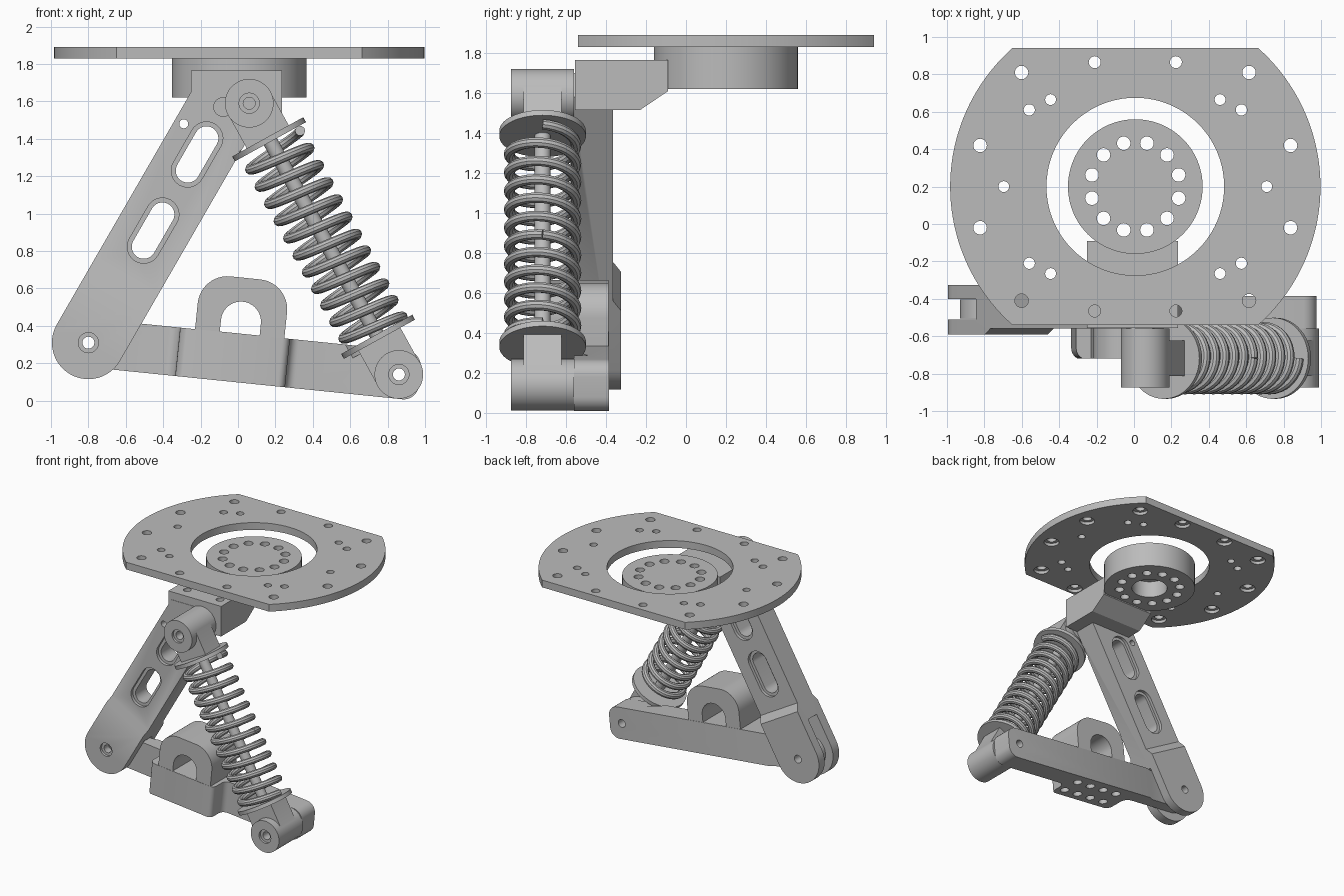
import bpy
import bmesh
from math import sin, cos, pi, radians
from mathutils import Vector, Matrix

if "Cube" in bpy.data.objects:
    bpy.data.objects.remove(bpy.data.objects["Cube"], do_unlink=True)

grey = bpy.data.materials.new("light_grey")
grey.use_nodes = True
COLOUR = (0.5, 0.5, 0.5, 1)
grey.diffuse_color = COLOUR
grey.node_tree.nodes["Principled BSDF"].inputs["Base Color"].default_value = COLOUR


# ---- helpers ----
def frame(origin, u, v):
    u, v = Vector(u).normalized(), Vector(v).normalized()
    m = Matrix((u, v, u.cross(v))).transposed().to_4x4()
    m.translation = Vector(origin)
    return m


def arc(cx, cy, r, a0, a1, n=16):
    angles = [radians(a0 + (a1 - a0) * i / n) for i in range(n + 1)]
    return [(cx + r * cos(a), cy + r * sin(a)) for a in angles]


def circle(cx, cy, r, n=40):
    return arc(cx, cy, r, 0, 360, n)[:-1]


def stadium(cx, cy, half, r):
    return arc(cx + half, cy, r, -90, 90) + arc(cx - half, cy, r, 90, 270)


def prisms(name, items, fr):
    """Extrude each (outline, start, end) along the frame's third axis."""
    bm = bmesh.new()
    for pts, w0, w1 in items:
        low = [bm.verts.new(fr @ Vector((x, y, w0))) for x, y in pts]
        face = bm.faces.new(low)
        ext = bmesh.ops.extrude_face_region(bm, geom=[face])
        top = [g for g in ext["geom"] if isinstance(g, bmesh.types.BMVert)]
        shift = fr.to_3x3() @ Vector((0, 0, w1 - w0))
        bmesh.ops.translate(bm, verts=top, vec=shift)
    bmesh.ops.recalc_face_normals(bm, faces=bm.faces)
    me = bpy.data.meshes.new(name)
    bm.to_mesh(me)
    bm.free()
    me.materials.append(grey)
    ob = bpy.data.objects.new(name, me)
    bpy.context.collection.objects.link(ob)
    return ob


def select(ob):
    bpy.ops.object.select_all(action="DESELECT")
    ob.select_set(True)
    bpy.context.view_layer.objects.active = ob


def combine(ob, other, operation="DIFFERENCE"):
    mod = ob.modifiers.new("cut", "BOOLEAN")
    mod.operation, mod.object, mod.solver = operation, other, "EXACT"
    select(ob)
    bpy.ops.object.modifier_apply(modifier=mod.name)
    bpy.data.objects.remove(other, do_unlink=True)


def cut(ob, items, fr):
    combine(ob, prisms("cutter", items, fr))


def finish(ob):
    select(ob)
    bpy.ops.object.shade_smooth_by_angle(angle=radians(32))


# ---- frames: front outlines run in x and z with depth towards -y ----
X, Y, Z = Vector((1, 0, 0)), Vector((0, 1, 0)), Vector((0, 0, 1))
FRONT = frame((0, 0, 0), X, Z)
SIDE = frame((0, 0, 0), Y, Z)
DECK = frame((0.007, 0.2, 0), X, Y)
PIVOT = Vector((-0.8, 0, 0.31))
EYE_TOP, EYE_LOW = Vector((0.06, -0.718, 1.59)), Vector((0.86, -0.718, 0.14))
ARM_DIR = Vector((0.5, 0, 0.866))
ARM = frame(PIVOT, ARM_DIR, (-0.866, 0, 0.5))
ARM_SIDE = frame(PIVOT, ARM_DIR, Y)
LINK_DIR = Vector((1.66, 0, -0.17)).normalized()
LINK = frame(PIVOT, LINK_DIR, (0.102, 0, 0.995))
LINK_PLAN = frame(PIVOT, LINK_DIR, Y)
AXIS = (EYE_LOW - EYE_TOP).normalized()
LENGTH = (EYE_LOW - EYE_TOP).length
SHOCK = frame(EYE_TOP, (-AXIS.z, 0, AXIS.x), -Y)
CLEARANCE = [(circle(0, 0, 0.235), 0.2, 1.46)]

# ---- top plate: disc with two flats, centre opening and bolt holes ----
outline = arc(0, 0, 0.99, -48.4, 48.4, 40) + arc(0, 0, 0.99, 131.6, 228.4, 40)
plate = prisms("top_plate", [(outline, 1.83, 1.89)], DECK)
holes, sinks = [(circle(0, 0, 0.475, 80), 1.7, 2)], []
for x, y, r in [(0.608, 0.61, 0.036), (0.83, 0.22, 0.036), (0.217, 0.665, 0.032),
                (0.567, 0.41, 0.03), (0.453, 0.465, 0.029), (0.703, 0, 0.029)]:
    for sx in (-1, 1):
        for sy in ((-1, 1) if y else (1,)):
            holes.append((circle(sx * x, sy * y, r, 24), 1.7, 2))
            if r > 0.03:
                sinks.append((circle(sx * x, sy * y, 0.06, 24), 1.7, 1.855))
cut(plate, holes, DECK)
cut(plate, sinks, DECK)
finish(plate)

# ---- hub: round block with a ring of holes and a recess below ----
hub = prisms("hub", [(circle(0, 0, 0.36, 80), 1.62, 1.83)], DECK)
ring = [(circle(0.24 * cos(radians(a)), 0.24 * sin(radians(a)), 0.036, 24), 1.5, 2)
        for a in range(15, 360, 30)]
cut(hub, ring + [(circle(0, 0, 0.14), 1.5, 1.76)], DECK)
finish(hub)

# ---- upper arm with bracket, forked at its lower end ----
arm_outline = [(-0.257, 1.64), (-0.22, 1.7), (0.1, 1.7), (0.158, 1.58)]
for x, y in reversed(arc(0, 0, 0.195, 90, 270, 28)):
    p = ARM @ Vector((x, y, 0))
    arm_outline.append((p.x, p.z))
arm = prisms("upper_arm", [(arm_outline, 0.325, 0.59)], FRONT)
cut(arm, [([(0.34, -0.592), (0.4, -0.56), (2, -0.56), (2, -0.7), (0.34, -0.7)], -1, 1),
          ([(0.34, -0.323), (0.4, -0.365), (2, -0.365), (2, -0.2), (0.34, -0.2)], -1, 1)],
    ARM_SIDE)
bracket = prisms("bracket", [([(-0.557, 1.515), (-0.23, 1.515), (-0.09, 1.61),
                               (-0.09, 1.765), (-0.557, 1.765)], -0.25, 0.235)], SIDE)
combine(arm, bracket, "UNION")
cut(arm, [([(-0.4, -0.51), (0.25, -0.51), (0.25, -0.4), (-0.4, -0.4)], -1, 1)], ARM_SIDE)
slots, rims = [], []
for s in (0.692, 1.162):
    slots.append((stadium(s, 0, 0.1, 0.064), 0.2, 0.8))
    rims += [(stadium(s, 0, 0.1, 0.088), 0.535, 0.8), (stadium(s, 0, 0.1, 0.088), 0.2, 0.39)]
cut(arm, slots + [(circle(0, 0, 0.032), 0.2, 0.8)], ARM)
cut(arm, rims + [(circle(0, 0, 0.054), 0.57, 0.8)], ARM)
cut(arm, CLEARANCE, SHOCK)
cut(arm, [(circle(-0.08, 1.57, 0.05), 0.52, 0.8), (circle(-0.29, 1.48, 0.024), 0.2, 0.8)], FRONT)
cut(arm, [(circle(sx * 0.15, -0.66, 0.03, 24), 1.66, 1.9) for sx in (-1, 1)], DECK)
finish(arm)

# ---- lower link with a wider middle block ----
end = LENGTH + 0.125
link_outline = (arc(0, 0, 0.13, 90, 270) + arc(end - 0.08, -0.05, 0.08, -90, 0, 8)
                + arc(end - 0.08, 0.05, 0.08, 0, 90, 8))
link = prisms("lower_link", [(link_outline, 0.385, 0.72)], LINK)
left = ([(-0.3, -0.8), (-0.3, -0.505)] + arc(0.42, -0.565, 0.06, 90, 0, 6)
        + arc(0.54, -0.665, 0.06, 180, 270, 6) + [(0.54, -0.8)])
right = ([(2, -0.8), (2, -0.56)] + arc(1.12, -0.61, 0.05, 90, 180, 6)
         + arc(1.03, -0.68, 0.04, 0, -90, 6) + [(1.03, -0.8)])
rear = [(-0.3, -0.405), (0.28, -0.405), (0.34, -0.38), (0.34, -0.3), (-0.3, -0.3)]
cut(link, [(left, -0.5, 0.5), (right, -0.5, 0.5), (rear, -0.5, 0.5)], LINK_PLAN)

# arch standing on the link
arch = prisms("arch", [([(0.56, 0.05)] + arc(0.72, 0.27, 0.16, 180, 90, 12)
                        + arc(0.88, 0.27, 0.16, 90, 0, 12) + [(1.04, 0.05)], 0.387, 0.718)], LINK)
combine(link, arch, "UNION")
cut(link, [([(0.693, 0.131)] + arc(0.8, 0.195, 0.107, 180, 0, 20) + [(0.907, 0.131)], 0.2, 0.9),
           (circle(0, 0, 0.032), 0.2, 0.9), (circle(1.669, 0, 0.032), 0.2, 0.9)], LINK)
cut(link, CLEARANCE, SHOCK)
cut(link, [(circle(0.6 + 0.133 * i, y, 0.036, 24), -0.3, -0.04)
           for i in range(4) for y in (-0.64, -0.48)], LINK_PLAN)
finish(link)

# ---- shock absorber: eyes with necks, seats, rod and two coil springs ----
for name, centre, near, far in (("upper_eye", EYE_TOP, 0, 0.215),
                                ("lower_eye", EYE_LOW, LENGTH - 0.215, LENGTH)):
    eye = prisms(name, [(circle(centre.x, centre.z, 0.13, 48), 0.56, 0.875)], FRONT)
    neck = prisms("neck", [([(-0.128, -0.095), (0.128, -0.095), (0.128, 0.095),
                             (-0.128, 0.095)], near, far)], SHOCK)
    combine(eye, neck, "UNION")
    cut(eye, [(circle(centre.x, centre.z, 0.032), 0.4, 1)], FRONT)
    cut(eye, [(circle(centre.x, centre.z, 0.054), 0.855, 1)], FRONT)
    finish(eye)

for name, r, w0, w1 in (("upper_seat", 0.217, 0.205, 0.235),
                        ("lower_seat", 0.217, LENGTH - 0.245, LENGTH - 0.215),
                        ("rod", 0.04, 0.22, LENGTH - 0.22)):
    finish(prisms(name, [(circle(0, 0, r, 56), w0, w1)], SHOCK))

for name, start, stop, turns in (("upper_spring", 0.26, 0.89, 6),
                                 ("lower_spring", 0.89, 1.395, 5)):
    curve = bpy.data.curves.new(name, "CURVE")
    curve.dimensions = "3D"
    curve.bevel_depth, curve.bevel_resolution, curve.use_fill_caps = 0.027, 3, True
    spline = curve.splines.new("POLY")
    count = turns * 32
    spline.points.add(count)
    for i, point in enumerate(spline.points):
        a = -2 * pi * turns * i / count
        w = start + (stop - start) * i / count
        point.co = (SHOCK @ Vector((0.167 * cos(a), 0.167 * sin(a), w))).to_4d()
    curve.materials.append(grey)
    spring = bpy.data.objects.new(name, curve)
    bpy.context.collection.objects.link(spring)
    select(spring)
    bpy.ops.object.convert(target="MESH")
    finish(bpy.context.view_layer.objects.active)
